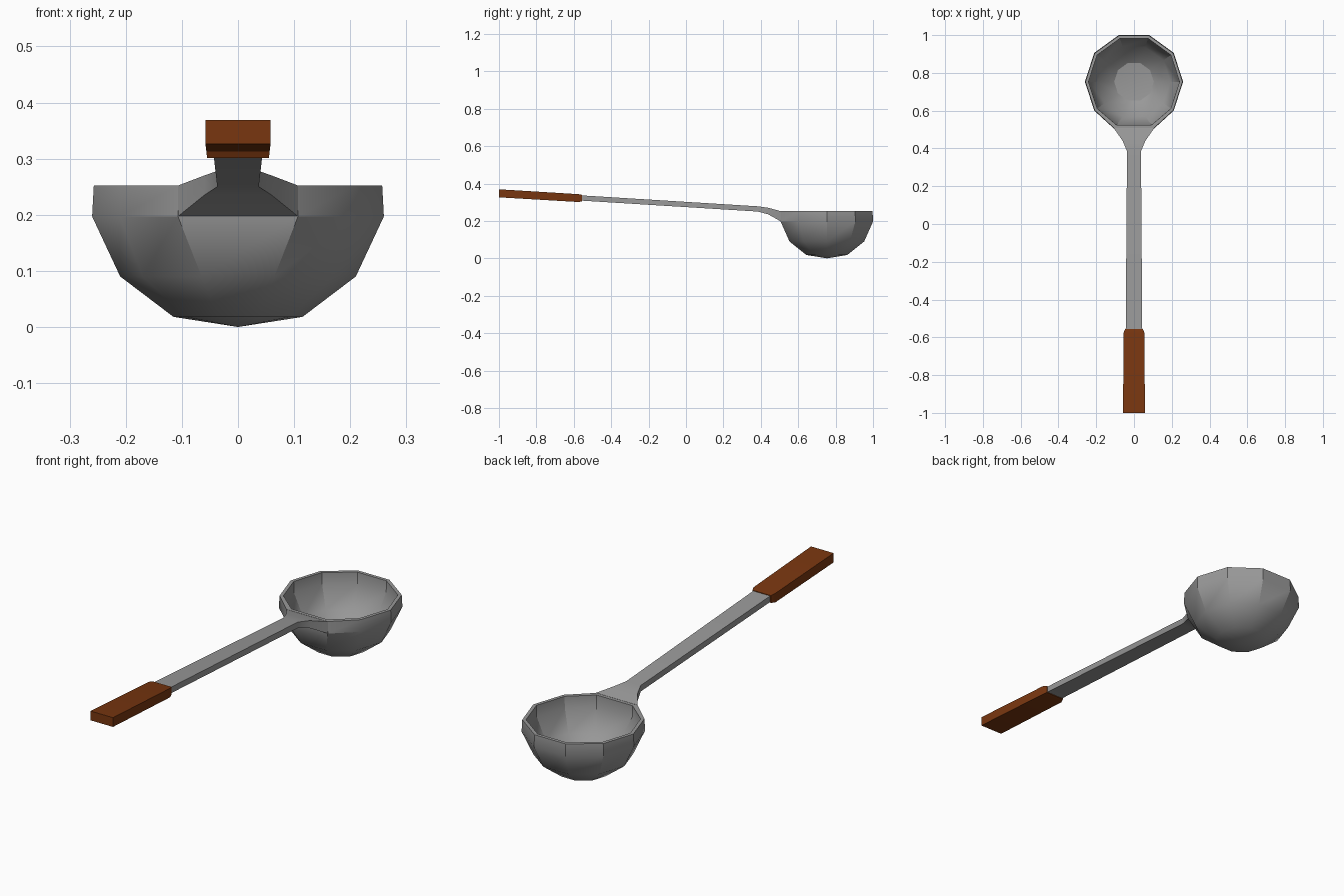
import bpy, bmesh, math

if "Cube" in bpy.data.objects:
    bpy.data.objects.remove(bpy.data.objects["Cube"])


def material(name, rgb):
    m = bpy.data.materials.new(name)
    m.diffuse_color = (*rgb, 1)
    m.use_nodes = True
    m.node_tree.nodes["Principled BSDF"].inputs["Base Color"].default_value = m.diffuse_color
    return m


steel = material("grey_steel", (0.32, 0.32, 0.32))
wood = material("brown_wood", (0.19, 0.037, 0.005))


def finish(bm, name, mat):
    bmesh.ops.recalc_face_normals(bm, faces=bm.faces)
    me = bpy.data.meshes.new(name)
    bm.to_mesh(me)
    bm.free()
    me.materials.append(mat)
    ob = bpy.data.objects.new(name, me)
    bpy.context.collection.objects.link(ob)
    bpy.context.view_layer.objects.active = ob
    ob.select_set(True)
    bpy.ops.object.shade_smooth_by_angle(angle=math.radians(30))
    ob.select_set(False)
    return ob


def loft(name, sections, mat):
    """Box sections: (y, half width bottom, half width top, z bottom, z top)."""
    bm = bmesh.new()
    rings = [[bm.verts.new(p) for p in ((-wb, y, zb), (wb, y, zb), (wt, y, zt), (-wt, y, zt))]
             for y, wb, wt, zb, zt in sections]
    for a, b in zip(rings, rings[1:]):
        for i in range(4):
            j = (i + 1) % 4
            bm.faces.new((a[i], a[j], b[j], b[i]))
    bm.faces.new(rings[0])
    bm.faces.new(rings[-1][::-1])
    return finish(bm, name, mat)


# Bowl: ten-sided shell, outer profile up to the rim, then down the inside
CY, N = 0.753, 10
profile = [(0.115, 0.018), (0.210, 0.090), (0.260, 0.197), (0.257, 0.252),
           (0.241, 0.252), (0.240, 0.200), (0.193, 0.100), (0.105, 0.032)]
bm = bmesh.new()
rings = []
for k, (r, z) in enumerate(profile):
    ring = []
    for i in range(N):
        a = 2 * math.pi * i / N
        x, y = r * math.cos(a), CY + r * math.sin(a)
        # front edge is widened where the neck joins
        if i in (7, 8) and 2 <= k <= 5:
            x = math.copysign(0.107 if k < 4 else 0.092, x)
        ring.append(bm.verts.new((x, y, z)))
    rings.append(ring)
for a, b in zip(rings, rings[1:]):
    for i in range(N):
        j = (i + 1) % N
        bm.faces.new((a[i], a[j], b[j], b[i]))
for ring, z in ((rings[0], 0.0), (rings[-1], 0.020)):
    tip = bm.verts.new((0, CY, z))
    for i in range(N):
        bm.faces.new((ring[i], ring[(i + 1) % N], tip))
finish(bm, "bowl", steel)

# Neck flaring into the bowl, and the long shaft
loft("neck_and_shaft", [
    (-0.60, 0.044, 0.044, 0.311, 0.339),
    (0.385, 0.037, 0.037, 0.250, 0.278),
    (0.440, 0.060, 0.060, 0.235, 0.270),
    (0.507, 0.107, 0.107, 0.197, 0.252)], steel)

# Wooden grip with a small taper at its front end
loft("grip", [
    (-1.00, 0.058, 0.058, 0.326, 0.369),
    (-0.575, 0.055, 0.055, 0.301, 0.343),
    (-0.555, 0.047, 0.047, 0.305, 0.339)], wood)
